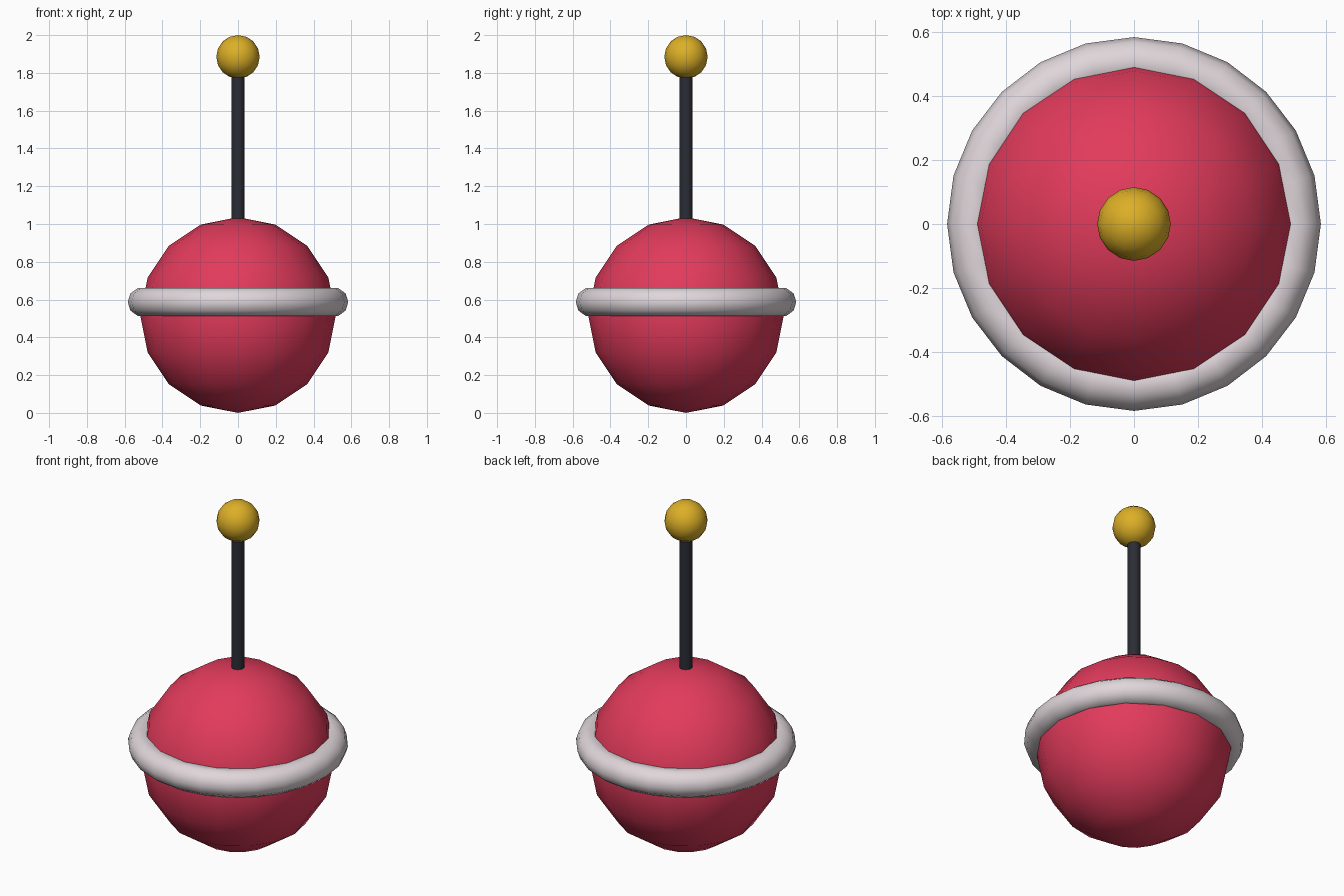
import bpy
from math import radians

cube = bpy.data.objects.get("Cube")
if cube:
    bpy.data.objects.remove(cube, do_unlink=True)


def make_material(name, rgb):
    mat = bpy.data.materials.new(name)
    mat.use_nodes = True
    color = (*rgb, 1.0)
    mat.diffuse_color = color
    mat.node_tree.nodes["Principled BSDF"].inputs["Base Color"].default_value = color
    return mat


def finish(name, mat):
    """Name, colour and smooth the part just added."""
    part = bpy.context.object
    part.name = name
    part.data.name = name
    part.data.materials.append(mat)
    bpy.ops.object.shade_smooth_by_angle(angle=radians(50))
    return part


red = make_material("raspberry_red", (0.76, 0.043, 0.105))
white = make_material("pale_grey", (0.74, 0.67, 0.70))
dark = make_material("charcoal", (0.024, 0.026, 0.035))
gold = make_material("gold", (0.72, 0.43, 0.02))

BODY_RADIUS = 0.518
BALL_RADIUS = 0.115
ROD_BOTTOM, ROD_TOP = 1.0, 1.82

# Round body
bpy.ops.mesh.primitive_uv_sphere_add(segments=16, ring_count=8, radius=BODY_RADIUS,
                                     location=(0, 0, BODY_RADIUS))
finish("body", red)

# Ring a little above the middle of the body
bpy.ops.mesh.primitive_torus_add(major_segments=24, minor_segments=10, major_radius=0.506,
                                 minor_radius=0.078, location=(0, 0, 0.587))
finish("ring", white)

# Upright rod
bpy.ops.mesh.primitive_cylinder_add(vertices=12, radius=0.035, depth=ROD_TOP - ROD_BOTTOM,
                                    location=(0, 0, (ROD_BOTTOM + ROD_TOP) / 2))
finish("rod", dark)

# Ball on the tip
bpy.ops.mesh.primitive_uv_sphere_add(segments=16, ring_count=8, radius=BALL_RADIUS,
                                     location=(0, 0, 2 - BALL_RADIUS))
finish("tip_ball", gold)
